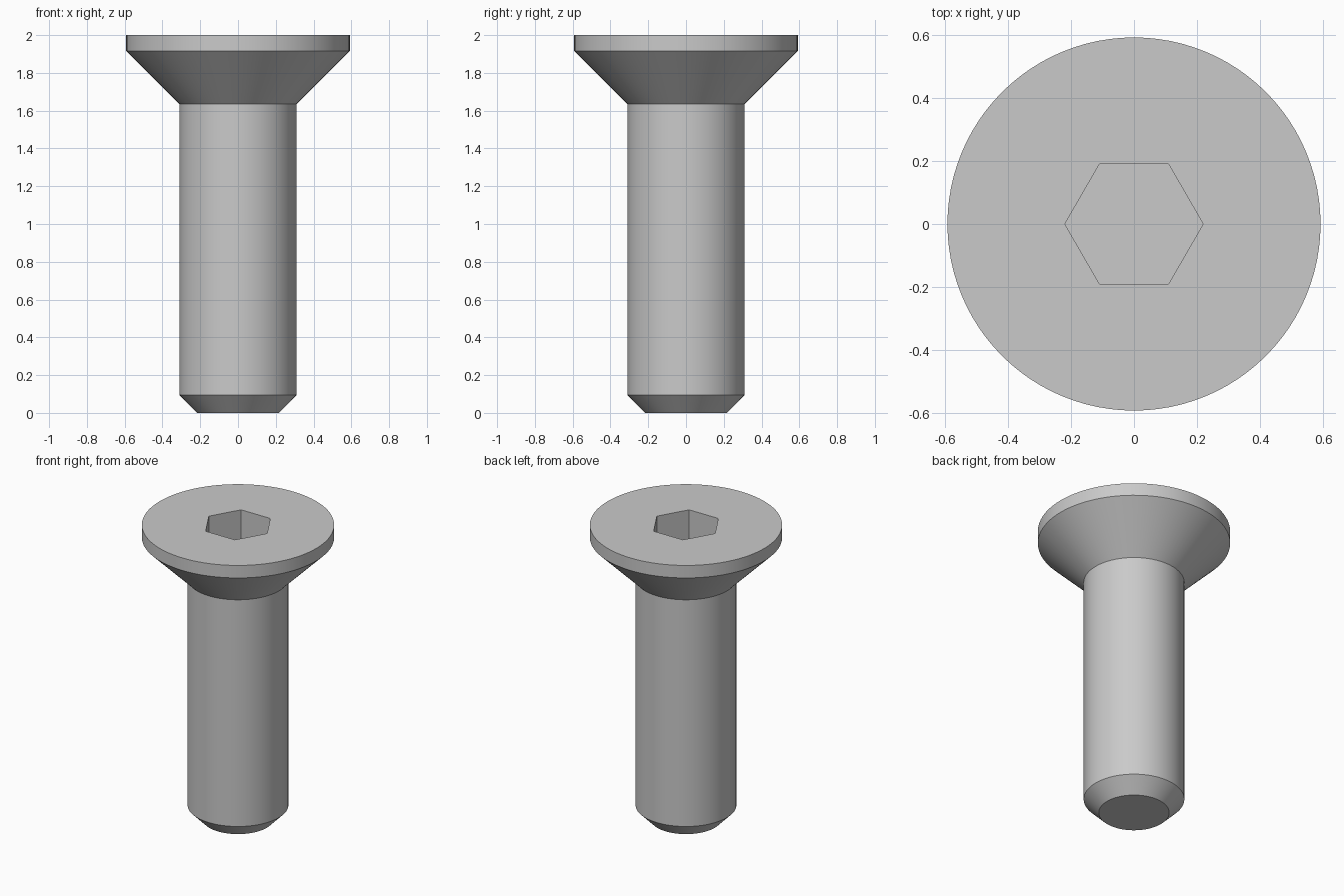
import bpy
import bmesh
import math

cube = bpy.data.objects.get("Cube")
if cube:
    bpy.data.objects.remove(cube, do_unlink=True)

SEGMENTS = 96          # multiple of six, so the socket corners fall on vertices
HEAD_R, SHANK_R, TIP_R = 0.592, 0.31, 0.217
SOCKET_APOTHEM, SOCKET_FLOOR = 0.19, 1.76


def round_radius(r):
    return lambda angle: r


def hex_radius(angle):
    # Distance to a hexagon's edge, with corners on the x axis
    return SOCKET_APOTHEM / math.cos(angle % (math.pi / 3) - math.pi / 6)


def ring(bm, radius, z):
    verts = []
    for i in range(SEGMENTS):
        a = math.tau * i / SEGMENTS
        r = radius(a)
        verts.append(bm.verts.new((r * math.cos(a), r * math.sin(a), z)))
    return verts


# Bare steel
steel = bpy.data.materials.new("grey steel")
steel.use_nodes = True
colour = (0.59, 0.59, 0.59, 1)
steel.diffuse_color = colour
steel.node_tree.nodes["Principled BSDF"].inputs["Base Color"].default_value = colour

# Chamfered tip, shank, countersunk head and hex socket, from bottom to socket floor
sections = [
    (round_radius(TIP_R), 0),
    (round_radius(SHANK_R), 0.095),
    (round_radius(SHANK_R), 1.635),
    (round_radius(HEAD_R), 1.915),
    (round_radius(HEAD_R), 2),
    (hex_radius, 2),
    (hex_radius, SOCKET_FLOOR),
]
bm = bmesh.new()
rings = [ring(bm, radius, z) for radius, z in sections]
for low, high in zip(rings, rings[1:]):
    for i in range(SEGMENTS):
        j = (i + 1) % SEGMENTS
        bm.faces.new((low[i], low[j], high[j], high[i]))
bm.faces.new(rings[0][::-1])
bm.faces.new(rings[-1])
bmesh.ops.recalc_face_normals(bm, faces=bm.faces[:])

mesh = bpy.data.meshes.new("countersunk_screw")
bm.to_mesh(mesh)
bm.free()
mesh.materials.append(steel)
screw = bpy.data.objects.new("countersunk_screw", mesh)
bpy.context.collection.objects.link(screw)

# Smooth round walls, crisp rims and socket corners
bpy.ops.object.select_all(action="DESELECT")
screw.select_set(True)
bpy.context.view_layer.objects.active = screw
bpy.ops.object.shade_smooth_by_angle(angle=math.radians(30))
